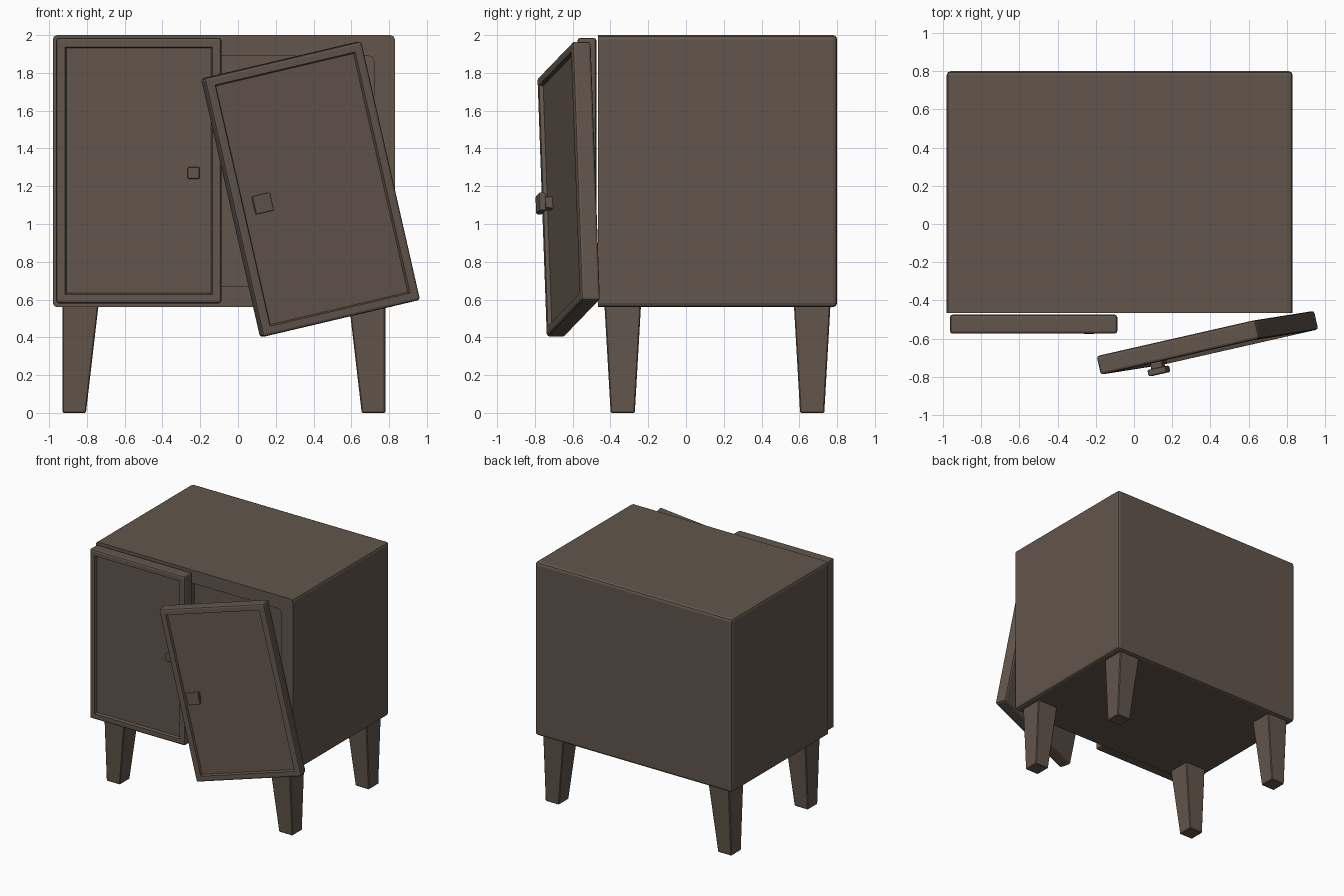
import bpy, bmesh
from mathutils import Vector, Matrix

if "Cube" in bpy.data.objects:
    bpy.data.objects.remove(bpy.data.objects["Cube"])

wood = bpy.data.materials.new("dark brown wood")
wood.diffuse_color = (0.122, 0.092, 0.071, 1)
wood.use_nodes = True
wood.node_tree.nodes["Principled BSDF"].inputs["Base Color"].default_value = wood.diffuse_color


def finish(bm, name):
    bmesh.ops.recalc_face_normals(bm, faces=bm.faces)
    me = bpy.data.meshes.new(name)
    bm.to_mesh(me)
    bm.free()
    me.materials.append(wood)
    ob = bpy.data.objects.new(name, me)
    bpy.context.collection.objects.link(ob)
    return ob


def box(lo, hi):
    bm = bmesh.new()
    lo, hi = Vector(lo), Vector(hi)
    bmesh.ops.create_cube(bm, size=1)
    bmesh.ops.scale(bm, vec=hi - lo, verts=bm.verts)
    bmesh.ops.translate(bm, vec=(lo + hi) / 2, verts=bm.verts)
    return bm


def bevel(bm, width, segs=2, keep=lambda e: True):
    bmesh.ops.bevel(bm, geom=[e for e in bm.edges if keep(e)], offset=width,
                    segments=segs, profile=0.5, affect='EDGES')


# Cabinet body, rounded everywhere except around the flat front
FRONT = -0.465
bm = box((-0.98, FRONT, 0.56), (0.83, 0.80, 2.0))
bevel(bm, 0.022, 2, lambda e: any(v.co.y > 0 for v in e.verts))
body = finish(bm, "cabinet_body")

# Hollow interior with rounded opening corners
bm = box((-0.87, FRONT - 0.1, 0.67), (0.72, 0.67, 1.89))
bevel(bm, 0.03, 3, lambda e: abs(e.verts[0].co.y - e.verts[1].co.y) > 0.5)
cutter = finish(bm, "opening_cutter")
cutter.hide_render = True
mod = body.modifiers.new("opening", 'BOOLEAN')
mod.operation = 'DIFFERENCE'
mod.solver = 'EXACT'
mod.object = cutter
bpy.context.view_layer.objects.active = body
bpy.ops.object.modifier_apply(modifier=mod.name)
bpy.data.objects.remove(cutter)

# Doors: local origin at the centre of the front face
W, H, T, RECESS = 0.875, 1.405, 0.10, 0.02


def door(name, matrix):
    bm = box((-W / 2, 0, -H / 2), (W / 2, T, H / 2))
    bevel(bm, 0.014)
    panel = min(bm.faces, key=lambda f: f.calc_center_median().y - f.calc_area())
    bm.normal_update()
    panel = max((f for f in bm.faces if f.normal.y < -0.99), key=lambda f: f.calc_area())
    bmesh.ops.inset_region(bm, faces=[panel], thickness=0.047)
    bmesh.ops.inset_region(bm, faces=[panel], thickness=0.01, depth=-RECESS)
    finish(bm, name).matrix_world = matrix


def knob_part(name, matrix, x, size, y0, y1):
    h = size / 2
    bm = box((x - h, y0, -0.012 - h), (x + h, y1, -0.012 + h))
    bevel(bm, 0.008)
    finish(bm, name).matrix_world = matrix


# Closed left door with a bare knob stub
left = Matrix.Translation((-0.525, -0.574, 1.2825))
door("left_door", left)
knob_part("left_knob_stub", left, 0.29, 0.064, -0.001, RECESS + 0.02)

# Broken right door hanging at a tilt
ex = Vector((0.835, 0.19, 0.197)).normalized()
ez = Vector((-0.315, -0.05, 1.37))
ez = (ez - ex * ez.dot(ex)).normalized()
ey = ez.cross(ex)
right = Matrix((ex, ey, ez)).transposed().to_4x4()
right.translation = (0.395, -0.67, 1.185)
door("right_door", right)
knob_part("right_knob_neck", right, -0.29, 0.064, -0.03, RECESS + 0.02)
knob_part("right_knob_head", right, -0.29, 0.10, -0.055, -0.02)

# Tapered legs, straight on the outer side
for side, xo in (("left", -0.93), ("right", 0.78)):
    s = 1 if xo < 0 else -1
    for end, yc in (("front", -0.335), ("back", 0.668)):
        bm = bmesh.new()
        rings = []
        for z, wx, hy in ((0, 0.125, 0.064), (0.575, 0.192, 0.097)):
            rings.append([bm.verts.new((xo + s * a * wx, yc + b * hy, z))
                          for a, b in ((0, -1), (1, -1), (1, 1), (0, 1))])
        for r in rings:
            bm.faces.new(r)
        for i in range(4):
            j = (i + 1) % 4
            bm.faces.new((rings[0][i], rings[0][j], rings[1][j], rings[1][i]))
        bmesh.ops.recalc_face_normals(bm, faces=bm.faces)
        bevel(bm, 0.006, 1)
        finish(bm, f"{end}_{side}_leg")
